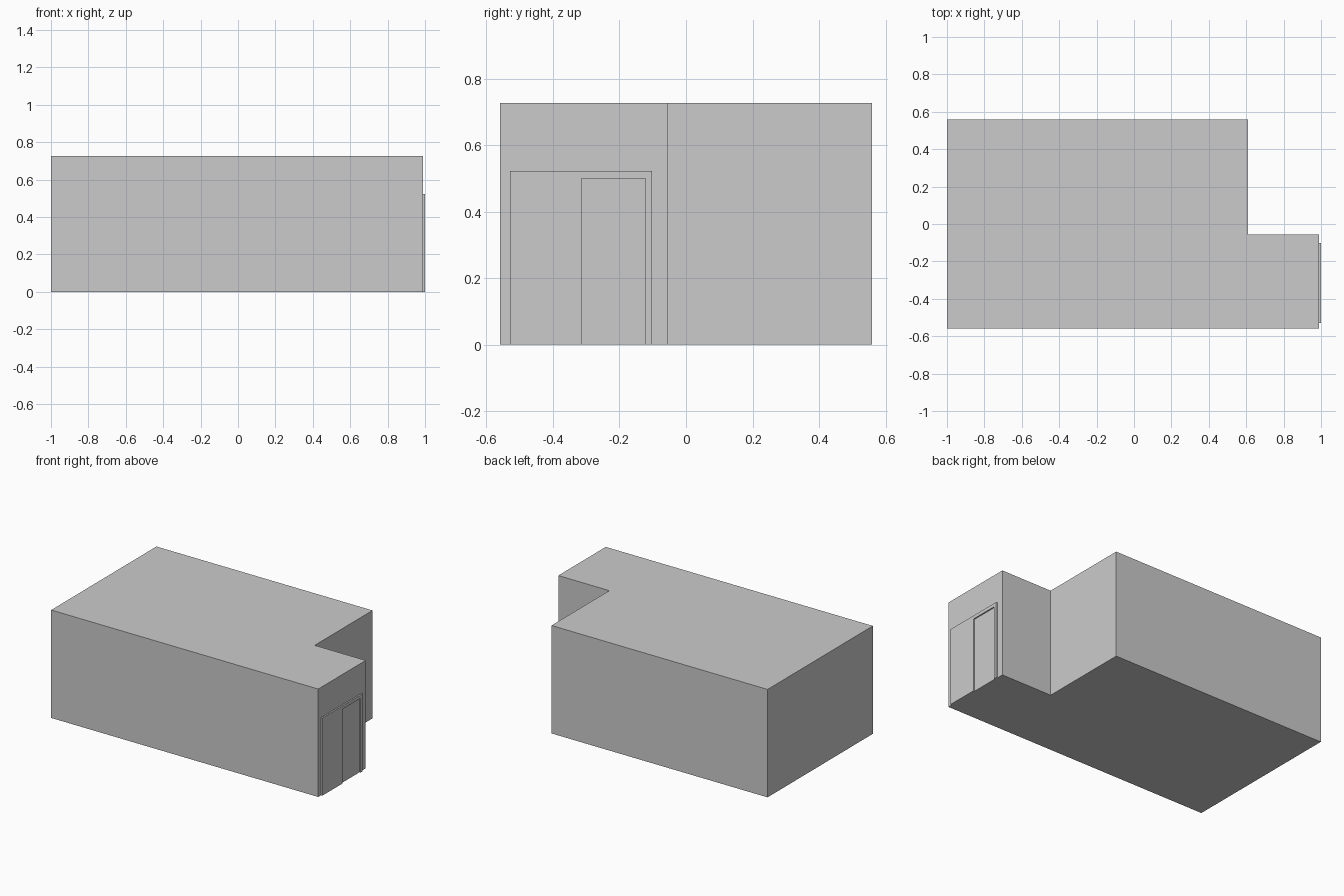
import bpy, bmesh
from mathutils import Vector

if "Cube" in bpy.data.objects:
    bpy.data.objects.remove(bpy.data.objects["Cube"])


def prism(name, profile, direction):
    """Extrude a closed flat outline along a direction."""
    bm = bmesh.new()
    face = bm.faces.new([bm.verts.new(p) for p in profile])
    ext = bmesh.ops.extrude_face_region(bm, geom=[face], use_keep_orig=True)
    verts = [g for g in ext["geom"] if isinstance(g, bmesh.types.BMVert)]
    bmesh.ops.translate(bm, verts=verts, vec=Vector(direction))
    bmesh.ops.recalc_face_normals(bm, faces=bm.faces)
    mesh = bpy.data.meshes.new(name)
    bm.to_mesh(mesh)
    bm.free()
    obj = bpy.data.objects.new(name, mesh)
    bpy.context.collection.objects.link(obj)
    return obj


WALL_X, HEIGHT = 0.99, 0.727

# L-shaped building block
plan = [(-1, -0.56), (WALL_X, -0.56), (WALL_X, -0.055),
        (0.61, -0.055), (0.61, 0.56), (-1, 0.56)]
prism("building_block", [(x, y, 0) for x, y in plan], (0, 0, HEIGHT))

# Raised door surround with side panel and open doorway
surround = [(-0.53, 0), (-0.315, 0), (-0.315, 0.50), (-0.122, 0.50),
            (-0.122, 0), (-0.102, 0), (-0.102, 0.523), (-0.53, 0.523)]
prism("door_surround", [(WALL_X, y, z) for y, z in surround], (1 - WALL_X, 0, 0))

# Recessed door leaf inside the doorway
leaf = [(-0.315, 0), (-0.122, 0), (-0.122, 0.50), (-0.315, 0.50)]
prism("door_leaf", [(WALL_X, y, z) for y, z in leaf], (0.002, 0, 0))
